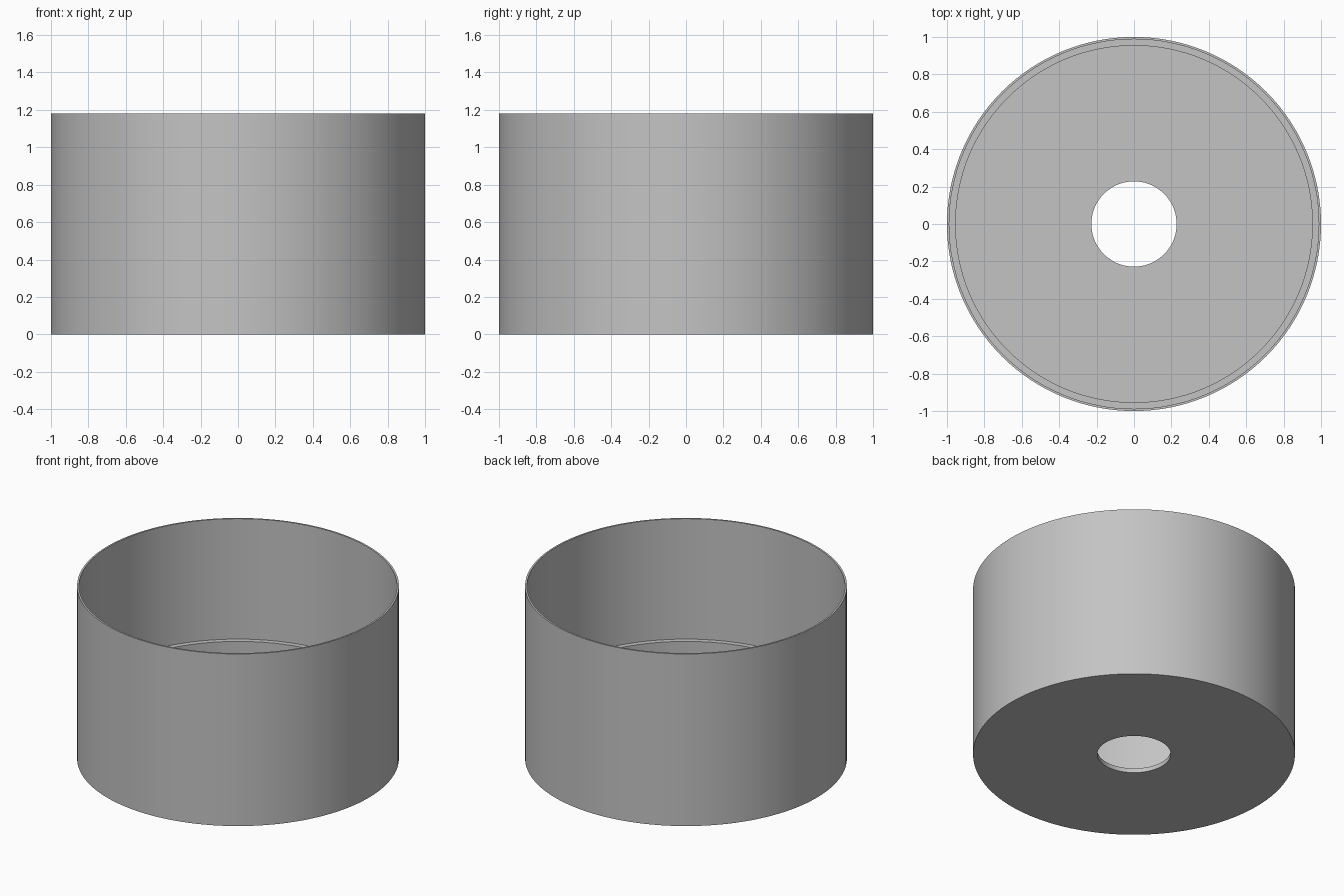
import bpy
import bmesh
import math

cube = bpy.data.objects.get("Cube")
if cube:
    bpy.data.objects.remove(cube, do_unlink=True)

# Plain grey material
grey = bpy.data.materials.new("light_grey")
grey.use_nodes = True
color = (0.55, 0.55, 0.55, 1)
grey.diffuse_color = color
grey.node_tree.nodes["Principled BSDF"].inputs["Base Color"].default_value = color

HEIGHT = 1.18
OUTER, UPPER, LOWER, HOLE = 1.0, 0.988, 0.954, 0.228
LEDGE, FLOOR = 0.355, 0.03
SIDES = 128

# Closed wall section: base, outer wall, thin rim, inner ledge, floor, hole
profile = [
    (HOLE, 0), (OUTER, 0), (OUTER, HEIGHT), (UPPER, HEIGHT),
    (UPPER, LEDGE), (LOWER, LEDGE), (LOWER, FLOOR), (HOLE, FLOOR),
]

# Spin the section into an open cup with a holed floor
bm = bmesh.new()
verts = [bm.verts.new((r, 0, z)) for r, z in profile]
edges = [bm.edges.new((a, b)) for a, b in zip(verts, verts[1:] + verts[:1])]
bmesh.ops.spin(bm, geom=verts + edges, cent=(0, 0, 0), axis=(0, 0, 1),
               angle=math.tau, steps=SIDES, use_merge=True)
bmesh.ops.remove_doubles(bm, verts=bm.verts, dist=0.0001)
bmesh.ops.recalc_face_normals(bm, faces=bm.faces)

mesh = bpy.data.meshes.new("stepped_cup")
bm.to_mesh(mesh)
bm.free()
mesh.materials.append(grey)
cup = bpy.data.objects.new("stepped_cup", mesh)
bpy.context.collection.objects.link(cup)

# Smooth walls with crisp rims
bpy.ops.object.select_all(action="DESELECT")
cup.select_set(True)
bpy.context.view_layer.objects.active = cup
bpy.ops.object.shade_smooth_by_angle(angle=math.radians(30))
